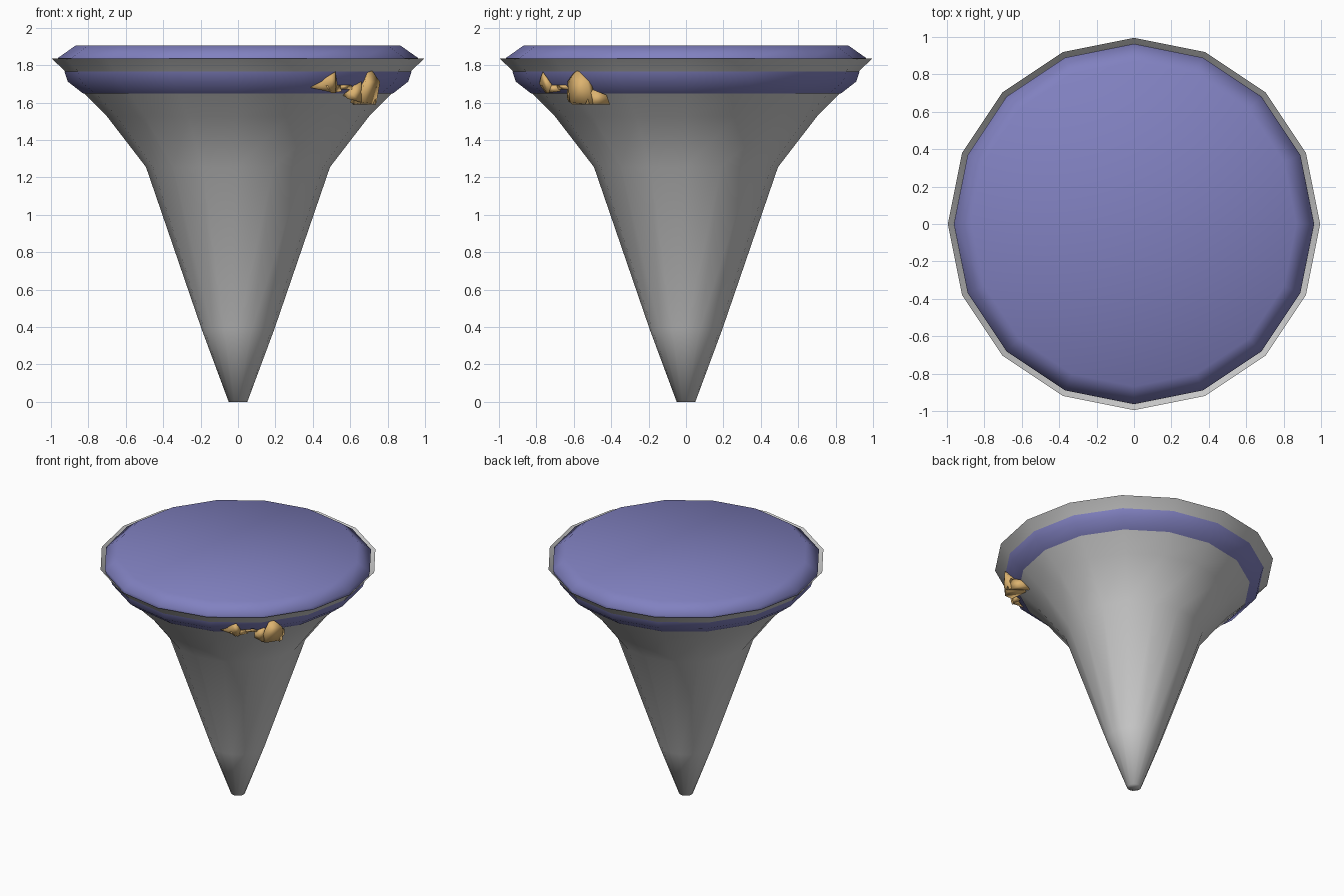
import bpy, bmesh
from math import cos, sin, tau

SIDES = 16

if "Cube" in bpy.data.objects:
    bpy.data.objects.remove(bpy.data.objects["Cube"])


def material(name, rgb):
    m = bpy.data.materials.new(name)
    m.use_nodes = True
    m.diffuse_color = (*rgb, 1)
    m.node_tree.nodes["Principled BSDF"].inputs["Base Color"].default_value = (*rgb, 1)
    return m


grey = material("stone grey", (0.6, 0.6, 0.6))
blue = material("dusty blue", (0.22, 0.22, 0.53))
gold = material("warm gold", (0.72, 0.45, 0.16))


def finish(name, bm, mat):
    bmesh.ops.recalc_face_normals(bm, faces=bm.faces)
    for f in bm.faces:
        f.smooth = True
    mesh = bpy.data.meshes.new(name)
    bm.to_mesh(mesh)
    bm.free()
    mesh.materials.append(mat)
    obj = bpy.data.objects.new(name, mesh)
    bpy.context.collection.objects.link(obj)
    return obj


def lathe(name, profile, mat, cap_start=False, cap_end=False):
    """Spin a (radius, height) profile into a sixteen-sided shell."""
    bm = bmesh.new()
    rings = [[bm.verts.new((r * cos(tau * i / SIDES), r * sin(tau * i / SIDES), z))
              for i in range(SIDES)] for r, z in profile]
    for low, high in zip(rings, rings[1:]):
        for i in range(SIDES):
            j = (i + 1) % SIDES
            bm.faces.new((low[i], low[j], high[j], high[i]))
    if cap_start:
        bm.faces.new(rings[0][::-1])
    if cap_end:
        bmesh.ops.poke(bm, faces=[bm.faces.new(rings[-1])])
    return finish(name, bm, mat)


def lump(name, points):
    """Softened faceted lump wrapped around a few corner points."""
    bm = bmesh.new()
    for p in points:
        bm.verts.new(p)
    hull = bmesh.ops.convex_hull(bm, input=bm.verts)
    loose = set(hull["geom_interior"] + hull["geom_unused"])
    bmesh.ops.delete(bm, geom=[v for v in loose if isinstance(v, bmesh.types.BMVert)],
                     context="VERTS")
    return finish(name, bm, gold)


# Tapered body, open at the flared rim
lathe("cone_body", [(0.05, 0), (0.195, 0.39), (0.492, 1.255), (0.70, 1.525),
                    (0.825, 1.65), (0.88, 1.71), (0.925, 1.767), (0.995, 1.835)],
      grey, cap_start=True)

# Band under the rim and domed lid
lathe("blue_band", [(0.828, 1.648), (0.91, 1.712), (0.928, 1.766)], blue)
lathe("lid", [(0.955, 1.80), (0.963, 1.838), (0.868, 1.905)], blue, cap_end=True)

# Gold ornament: tall figure with an arm and a trailing foot
lump("ornament_body", [(0.717, -0.578, 1.77), (0.69, -0.60, 1.76), (0.76, -0.53, 1.71),
                       (0.68, -0.635, 1.71), (0.68, -0.62, 1.60), (0.626, -0.61, 1.59),
                       (0.738, -0.50, 1.59), (0.60, -0.48, 1.60), (0.68, -0.50, 1.72)])
lump("ornament_foot", [(0.69, -0.406, 1.59), (0.70, -0.425, 1.64), (0.73, -0.50, 1.67),
                       (0.738, -0.54, 1.59), (0.60, -0.42, 1.59), (0.64, -0.48, 1.66)])
lump("ornament_arm", [(0.588, -0.636, 1.62), (0.588, -0.636, 1.66), (0.66, -0.62, 1.73),
                      (0.66, -0.625, 1.60), (0.56, -0.58, 1.64), (0.64, -0.55, 1.71)])

# Smaller winged piece and the link between the two
lump("ornament_wing", [(0.52, -0.765, 1.765), (0.49, -0.775, 1.74), (0.385, -0.77, 1.68),
                       (0.45, -0.785, 1.70), (0.52, -0.74, 1.65), (0.48, -0.70, 1.66),
                       (0.53, -0.72, 1.70)])
lump("ornament_tail", [(0.47, -0.78, 1.69), (0.55, -0.69, 1.695), (0.555, -0.67, 1.66),
                       (0.50, -0.75, 1.65), (0.48, -0.68, 1.67)])
lump("ornament_link", [(0.54, -0.70, 1.695), (0.54, -0.69, 1.67), (0.61, -0.635, 1.695),
                       (0.61, -0.63, 1.67), (0.56, -0.63, 1.68)])
